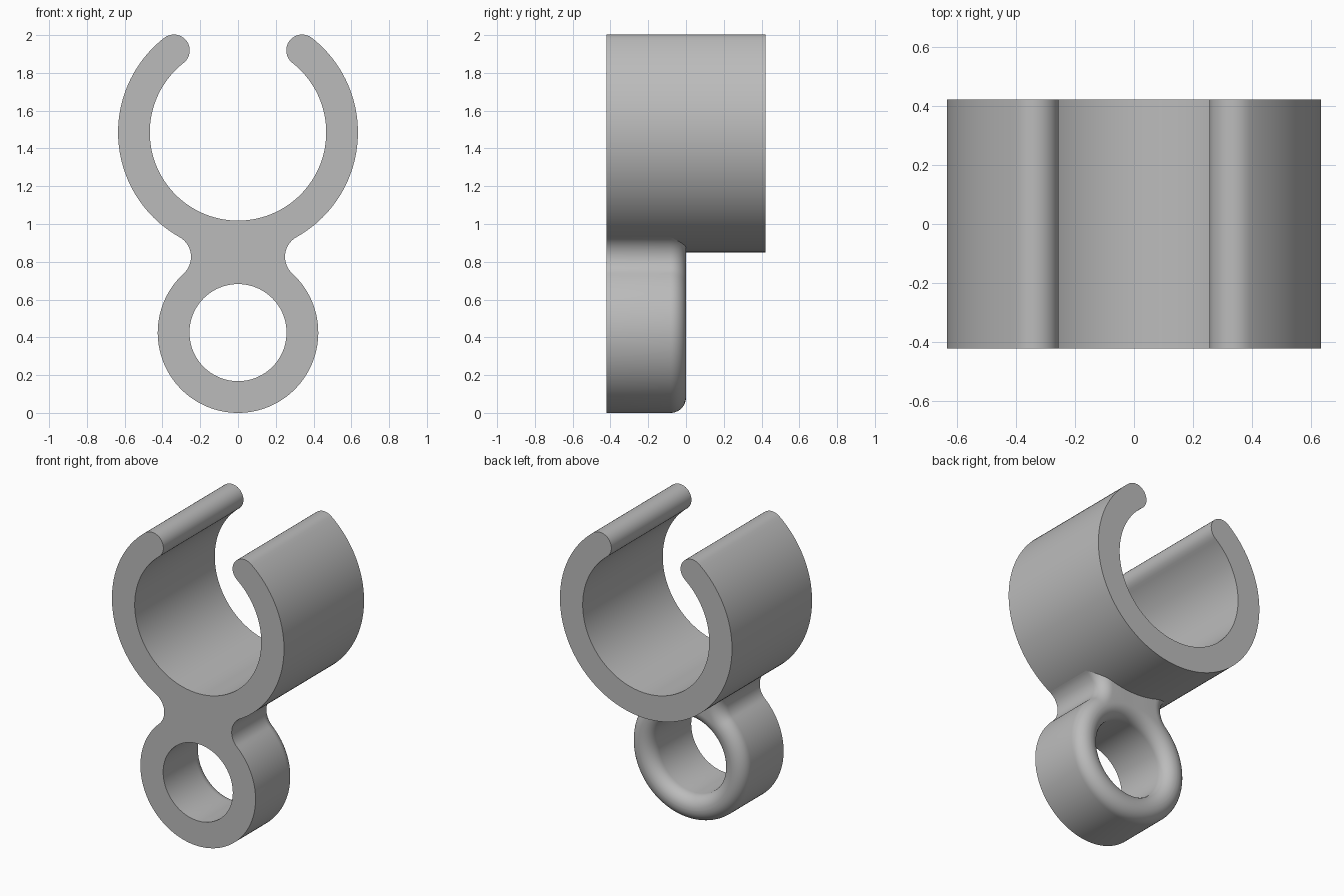
import bpy, bmesh
from math import sin, cos, pi, atan2, radians, hypot
from mathutils import Vector

cube = bpy.data.objects.get("Cube")
if cube:
    bpy.data.objects.remove(cube, do_unlink=True)

grey = bpy.data.materials.new("plain grey")
grey.use_nodes = True
GREY = (0.5, 0.5, 0.5, 1)
grey.diffuse_color = GREY
grey.node_tree.nodes["Principled BSDF"].inputs["Base Color"].default_value = GREY

# Main dimensions
DEPTH = 0.422
CLIP_Z, CLIP_OUT, CLIP_IN = 1.485, 0.635, 0.467
RING_Z, RING_OUT, RING_IN = 0.425, 0.425, 0.257
FILLET = 0.12
ROUND = 0.082


def arc(cx, cz, r, a0, a1, n):
    """Points on an arc in the xz plane, both ends included."""
    return [(cx + r * cos(a0 + (a1 - a0) * i / n),
             cz + r * sin(a0 + (a1 - a0) * i / n)) for i in range(n + 1)]


def loft(name, levels):
    """Join matching loops from level to level along y and cap both ends.
    Each level is (y, [outline, optional hole])."""
    bm = bmesh.new()
    rows = [[[bm.verts.new((x, y, z)) for x, z in loop] for loop in loops]
            for y, loops in levels]
    for low, high in zip(rows, rows[1:]):
        for a, b in zip(low, high):
            for i in range(len(a)):
                j = (i + 1) % len(a)
                bm.faces.new((a[i], a[j], b[j], b[i]))
    for row, way in ((rows[0], -1), (rows[-1], 1)):
        edges = [bm.edges.get((l[i - 1], l[i])) for l in row for i in range(len(l))]
        bmesh.ops.triangle_fill(bm, use_beauty=True, edges=edges,
                                normal=Vector((0, way, 0)))
    bmesh.ops.recalc_face_normals(bm, faces=bm.faces)
    mesh = bpy.data.meshes.new(name)
    bm.to_mesh(mesh)
    bm.free()
    mesh.materials.append(grey)
    obj = bpy.data.objects.new(name, mesh)
    bpy.context.collection.objects.link(obj)
    bpy.ops.object.select_all(action='DESELECT')
    obj.select_set(True)
    bpy.context.view_layer.objects.active = obj
    bpy.ops.object.shade_smooth_by_angle(angle=radians(30))
    return obj


# Open clip: a C-shaped wall with round lips
mid, lip = (CLIP_OUT + CLIP_IN) / 2, (CLIP_OUT - CLIP_IN) / 2
end = radians(52)
start = pi - end - 2 * pi
tip_x, tip_z = mid * cos(end), CLIP_Z + mid * sin(end)
clip = (arc(0, CLIP_Z, CLIP_OUT, start, end, 120)
        + arc(tip_x, tip_z, lip, end, end + pi, 16)[1:-1]
        + arc(0, CLIP_Z, CLIP_IN, end, start, 120)
        + arc(-tip_x, tip_z, lip, start + pi, start + 2 * pi, 16)[1:-1])
loft("open_clip", [(-DEPTH, [clip]), (DEPTH, [clip])])

# Fillet centre, tangent to both the clip and the ring
gap = CLIP_Z - RING_Z
to_clip, to_ring = CLIP_OUT + FILLET, RING_OUT + FILLET
rise = (gap ** 2 + to_ring ** 2 - to_clip ** 2) / (2 * gap)
fx, fz = (to_ring ** 2 - rise ** 2) ** 0.5, RING_Z + rise
ring_a = atan2(fz - RING_Z, fx)
clip_a = atan2(fz - CLIP_Z, fx)


def ring_loops(d):
    """Ring and neck outline with its hole, both moved into the wall by d."""
    side = arc(fx, fz, FILLET + d, -pi + ring_a, -pi - (pi - (clip_a + pi)) + pi - pi, 1)
    side = arc(fx, fz, FILLET + d, ring_a + pi, clip_a + pi, 20)
    top = arc(0, CLIP_Z, CLIP_OUT - 0.001 - d, clip_a, -pi - clip_a, 24)[1:-1]
    other = [(-x, z) for x, z in reversed(side)]
    bottom = arc(0, RING_Z, RING_OUT - d, pi - ring_a, 2 * pi + ring_a, 96)[1:-1]
    hole = arc(0, RING_Z, RING_IN + d, 0, 2 * pi, 96)[:-1]
    return [side + top + other + bottom, hole]


# Hanging ring with neck: flat front, rounded back
levels = [(-DEPTH, ring_loops(0))]
for i in range(11):
    t = i / 10 * pi / 2
    levels.append((ROUND * (sin(t) - 1), ring_loops(ROUND * (1 - cos(t)))))
loft("hanging_ring", levels)
